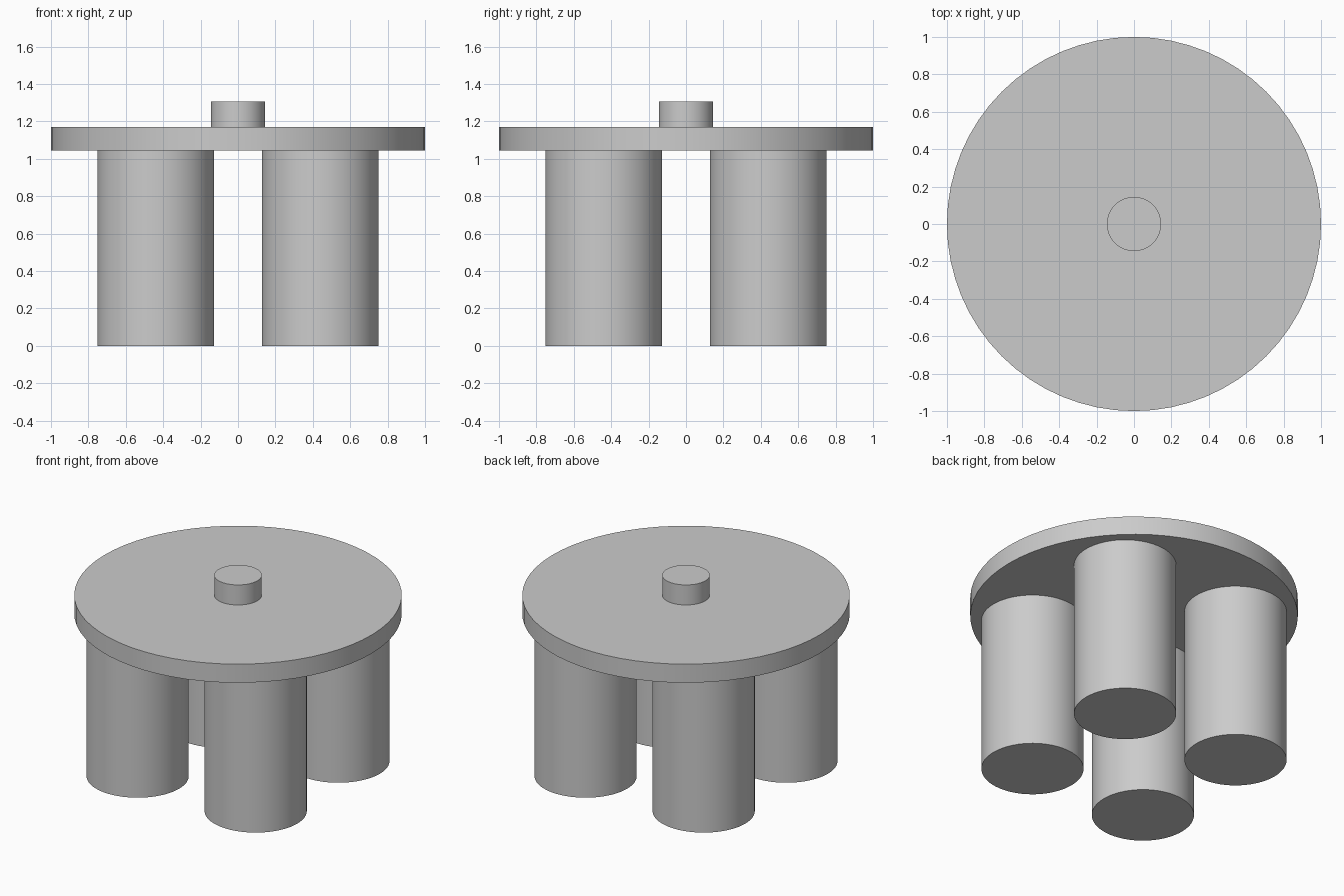
import bpy
import math

cube = bpy.data.objects.get("Cube")
if cube:
    bpy.data.objects.remove(cube, do_unlink=True)

grey = bpy.data.materials.new("plain grey")
grey.use_nodes = True
colour = (0.6, 0.6, 0.6, 1)
grey.diffuse_color = colour
grey.node_tree.nodes["Principled BSDF"].inputs["Base Color"].default_value = colour


def cylinder(name, radius, bottom, top, x=0, y=0):
    """Upright cylinder spanning bottom to top."""
    bpy.ops.mesh.primitive_cylinder_add(
        vertices=64, radius=radius, depth=top - bottom,
        location=(x, y, (bottom + top) / 2))
    obj = bpy.context.object
    obj.name = name
    obj.data.materials.append(grey)
    bpy.ops.object.shade_smooth_by_angle(angle=math.radians(30))
    return obj


# Round top with a small central knob
cylinder("table_top", 1.0, 1.045, 1.17)
cylinder("centre_knob", 0.145, 1.17, 1.305)

# Four thick legs
for depth_name, y in (("front", -0.44), ("back", 0.44)):
    for side_name, x in (("right", -0.44), ("left", 0.44)):
        cylinder(f"{depth_name}_{side_name}_leg", 0.312, 0, 1.045, x, y)
